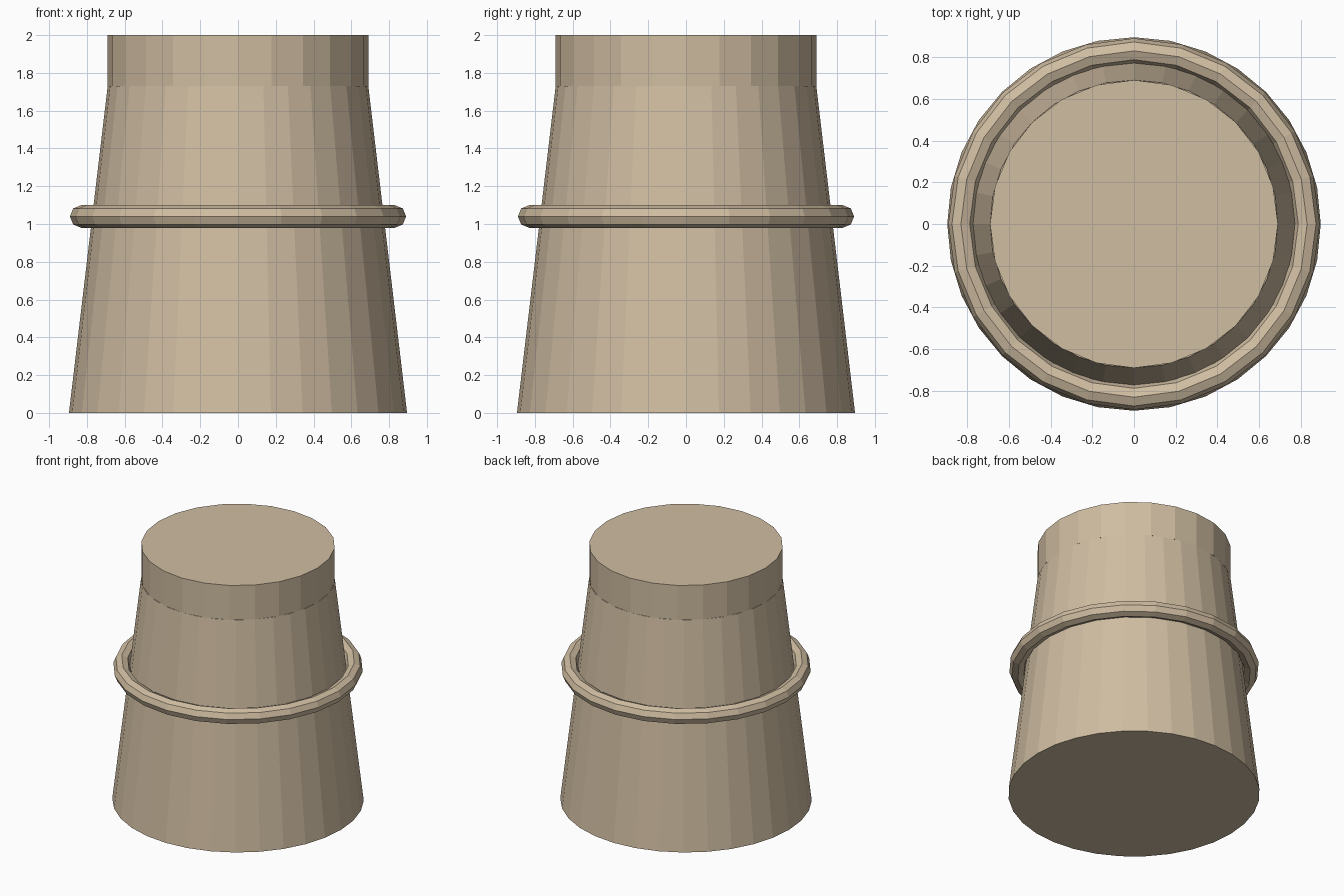
import bpy, bmesh, math

if "Cube" in bpy.data.objects:
    bpy.data.objects.remove(bpy.data.objects["Cube"])

tan = bpy.data.materials.new("warm_tan")
tan.diffuse_color = (0.63, 0.51, 0.36, 1)
tan.use_nodes = True
tan.node_tree.nodes["Principled BSDF"].inputs["Base Color"].default_value = tan.diffuse_color


def frustum(name, sides, r_bottom, r_top, z0, z1):
    bm = bmesh.new()
    bmesh.ops.create_cone(bm, cap_ends=True, segments=sides,
                          radius1=r_bottom, radius2=r_top, depth=z1 - z0)
    mesh = bpy.data.meshes.new(name)
    bm.to_mesh(mesh)
    bm.free()
    obj = bpy.data.objects.new(name, mesh)
    obj.location.z = (z0 + z1) / 2
    bpy.context.collection.objects.link(obj)
    mesh.materials.append(tan)
    return obj


# Tapered main body and straight top collar
frustum("tapered_body", 32, 0.895, 0.69, 0, 1.73)
frustum("top_collar", 24, 0.69, 0.69, 1.73, 2.0)

# Band around the middle
bpy.ops.mesh.primitive_torus_add(major_segments=24, minor_segments=8,
                                 major_radius=0.83, minor_radius=0.06,
                                 location=(0, 0, 1.04))
ring = bpy.context.object
ring.name = "middle_ring"
ring.data.materials.append(tan)
for p in ring.data.polygons:
    p.use_smooth = False
